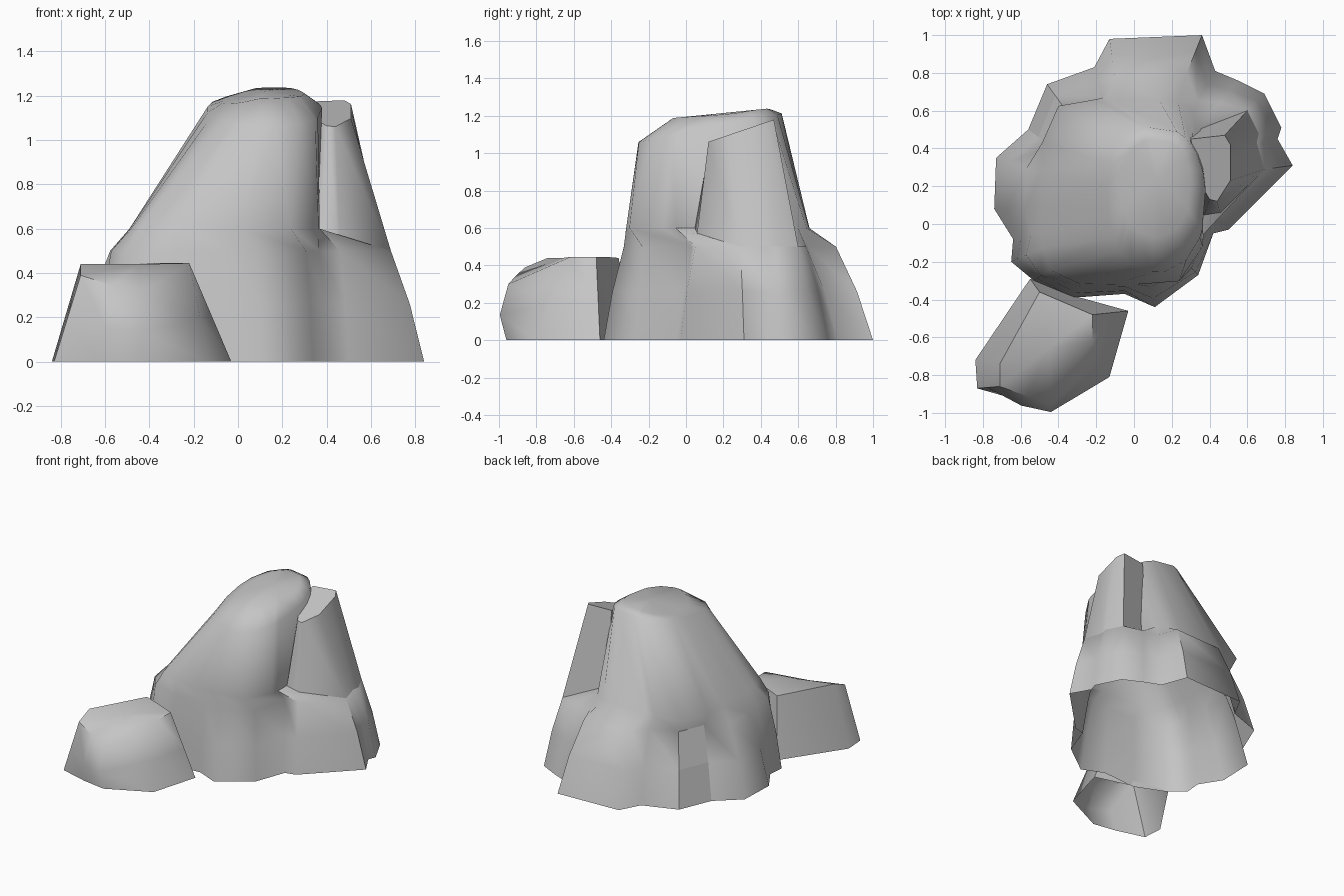
import bpy
import bmesh
import math
from mathutils import Vector

default_cube = bpy.data.objects.get("Cube")
if default_cube:
    bpy.data.objects.remove(default_cube, do_unlink=True)

stone = bpy.data.materials.new("grey stone")
stone.use_nodes = True
stone.diffuse_color = (0.56, 0.56, 0.56, 1)
stone.node_tree.nodes["Principled BSDF"].inputs["Base Color"].default_value = stone.diffuse_color


def level(outline, height):
    """Turn a plan outline into a ring; height is a number or a rule of (x, y)."""
    rule = height if callable(height) else (lambda x, y: height)
    return [Vector((x, y, rule(x, y))) for x, y in outline]


def drawn_in(outline, factors, centre):
    """Pull each point of a plan outline towards a centre by its own factor."""
    return [(centre[0] + (x - centre[0]) * factor,
             centre[1] + (y - centre[1]) * factor)
            for (x, y), factor in zip(outline, factors)]


def rounded(outline, centre, radii, power):
    """Rounded box outline with one point in the direction of each outline point."""
    points = []
    for x, y in outline:
        angle = math.atan2(y - 0.2, x)
        c, s = math.cos(angle), math.sin(angle)
        reach = (abs(c) ** power + abs(s) ** power) ** (-1 / power)
        points.append((centre[0] + radii[0] * c * reach,
                       centre[1] + radii[1] * s * reach))
    return points


def blend(ring_a, ring_b, amount):
    """Ring part way between two others."""
    return [a.lerp(b, amount) for a, b in zip(ring_a, ring_b)]


def loft(name, rings, smooth_angle, peak=None, flat_faces=()):
    """Skin a stack of rings, open below; the top is a flat cap or a fan to a peak."""
    bm = bmesh.new()
    layers = [[bm.verts.new(point) for point in ring] for ring in rings]
    count = len(layers[0])
    for lower, upper in zip(layers, layers[1:]):
        for i in range(count):
            j = (i + 1) % count
            bm.faces.new((lower[i], upper[i], upper[j], lower[j]))
    if peak:
        tip = bm.verts.new(peak)
        for i in range(count):
            bm.faces.new((layers[-1][i], tip, layers[-1][(i + 1) % count]))
    else:
        bm.faces.new(layers[-1][::-1])
    mesh = bpy.data.meshes.new(name)
    bm.to_mesh(mesh)
    bm.free()
    mesh.materials.append(stone)
    rock = bpy.data.objects.new(name, mesh)
    bpy.context.collection.objects.link(rock)
    bpy.ops.object.select_all(action='DESELECT')
    rock.select_set(True)
    bpy.context.view_layer.objects.active = rock
    bpy.ops.object.shade_smooth_by_angle(angle=math.radians(smooth_angle))
    for index in flat_faces:
        mesh.polygons[index].use_smooth = False


# Foot outline, clockwise from the front right corner, and its knee higher up
back_foot = [(-0.65, -0.2), (-0.64, -0.08), (-0.74, 0.08), (-0.73, 0.35),
             (-0.56, 0.5), (-0.46, 0.74), (-0.21, 0.83), (-0.13, 0.98),
             (0.36, 1), (0.43, 0.81), (0.55, 0.76)]
spur_foot = [(0.69, 0.69), (0.78, 0.51), (0.76, 0.45),
             (0.84, 0.31), (0.5, -0.03), (0.42, -0.05)]
front_foot = [(0.34, -0.27), (0.11, -0.44), (-0.05, -0.37), (-0.32, -0.39), (-0.53, -0.3)]
foot = back_foot + spur_foot + front_foot
foot_middle = (0, 0.1)
back_knee = drawn_in(back_foot, [0.88, 0.85] + [0.78] * 8 + [0.82], foot_middle)
spur_knee = [(0.6, 0.6), (0.66, 0.48), (0.65, 0.43), (0.69, 0.29), (0.46, 0.05), (0.365, 0.03)]
front_knee = drawn_in(front_foot, [0.9, 0.8, 0.92, 0.88, 0.93], foot_middle)
foot_ring = level(foot, 0)
knee_ring = level(back_knee + spur_knee + front_knee, 0.5)
shin_outline = [point.xy for point in blend(foot_ring, knee_ring, 0.43)]


def plateau_height(x, y):
    """Rises to the back and falls away at both flanks."""
    return 1.195 + 0.1 * y - 0.25 * max(0, 0.1 - x) - 0.2 * max(0, x - 0.26)


# Main rock: lumpy foot, shoulder, leaning sides, bevelled rim, sloping plateau
notch = back_foot.index((-0.56, 0.5))
loft("main_rock", [
    foot_ring,
    level(shin_outline, 0.26),
    knee_ring,
    level(rounded(foot, (-0.06, 0.17), (0.43, 0.49), 5), 0.6),
    level(rounded(foot, (0.12, 0.13), (0.26, 0.385), 2.2), lambda x, y: 1.11 + 0.2 * y),
    level(rounded(foot, (0.115, 0.19), (0.185, 0.26), 2.2), plateau_height),
], 60, peak=(0.12, 0.25, 1.22), flat_faces=(notch, notch + len(foot)))

# Spur rising from the left flank, cut off by a sloping flat top
spur_base = [(0.3, 0.5)] + spur_knee + [(0.28, 0.08)]
spur_top = [(0.3, 0.45), (0.48, 0.47), (0.51, 0.42), (0.51, 0.35),
            (0.51, 0.23), (0.44, 0.12), (0.4, 0.13), (0.36, 0.2)]
loft("side_spur", [
    level(spur_base, 0.5),
    level(spur_top, lambda x, y: 1.02 + 0.34 * y),
], 52)

# Separate low boulder in front, with a front edge that dips to a point
boulder_foot = level([(-0.84, -0.72), (-0.83, -0.87), (-0.62, -0.93), (-0.44, -0.96),
                      (-0.13, -0.81), (-0.03, -0.46), (-0.32, -0.38), (-0.55, -0.29)], 0)
boulder_top = [Vector(point) for point in (
    (-0.71, -0.74, 0.44), (-0.71, -0.86, 0.39), (-0.57, -0.91, 0.345),
    (-0.44, -0.95, 0.3), (-0.22, -0.62, 0.445), (-0.22, -0.48, 0.445),
    (-0.36, -0.42, 0.445), (-0.5, -0.36, 0.44))]
boulder_belly = blend(boulder_foot, boulder_top, 0.45)
for point in boulder_belly[2:4]:
    point.y -= 0.04
loft("front_boulder", [ring[::-1] for ring in (boulder_foot, boulder_belly, boulder_top)],
     56, peak=(-0.45, -0.66, 0.44))
